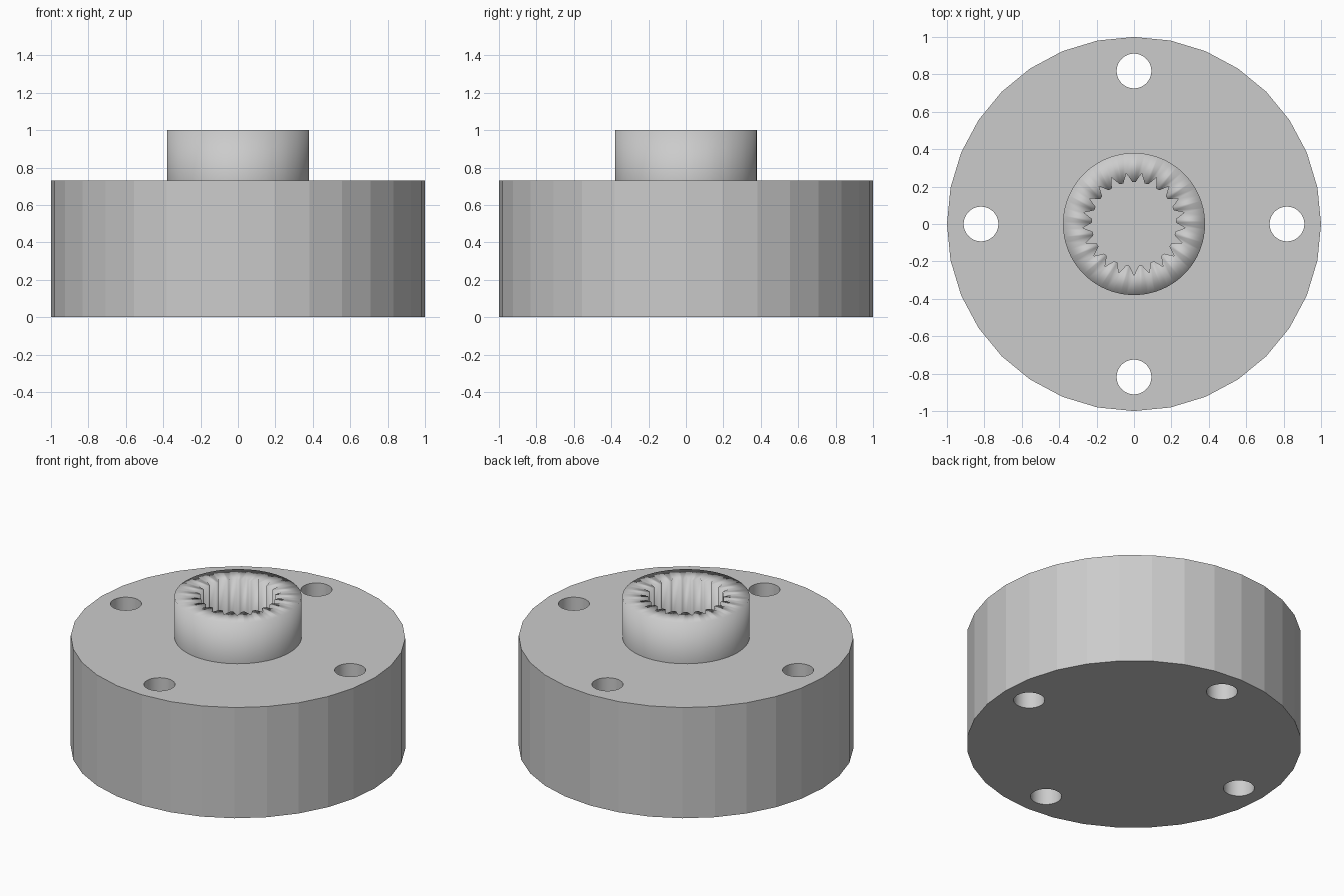
import bpy, bmesh, math

if "Cube" in bpy.data.objects:
    bpy.data.objects.remove(bpy.data.objects["Cube"])

R_DISC, H_DISC, TOP = 1.0, 0.73, 1.0
R_RING, R_VALLEY, R_TIP = 0.38, 0.275, 0.225
TEETH = 21

grey = bpy.data.materials.new("plain grey")
grey.diffuse_color = (0.6, 0.6, 0.6, 1)
grey.use_nodes = True
grey.node_tree.nodes["Principled BSDF"].inputs["Base Color"].default_value = grey.diffuse_color


def add_object(name, bm):
    bmesh.ops.recalc_face_normals(bm, faces=bm.faces)
    me = bpy.data.meshes.new(name)
    bm.to_mesh(me)
    bm.free()
    ob = bpy.data.objects.new(name, me)
    me.materials.append(grey)
    bpy.context.collection.objects.link(ob)
    return ob


def add_cylinder(bm, x, y, r, z0, z1, sides):
    """Upright capped cylinder with a vertex on each axis."""
    rings = [[bm.verts.new((x + r * math.cos(2 * math.pi * i / sides),
                            y + r * math.sin(2 * math.pi * i / sides), z))
              for i in range(sides)] for z in (z0, z1)]
    walls = []
    for i in range(sides):
        j = (i + 1) % sides
        walls.append(bm.faces.new((rings[0][i], rings[0][j], rings[1][j], rings[1][i])))
    bm.faces.new(rings[0][::-1])
    bm.faces.new(rings[1])
    return walls


# Faceted base disc
bm = bmesh.new()
add_cylinder(bm, 0, 0, R_DISC, 0, H_DISC, 32)
disc = add_object("base_disc", bm)

# Four through holes with smooth walls
bm = bmesh.new()
for k in range(4):
    a = k * math.pi / 2
    for f in add_cylinder(bm, 0.818 * math.cos(a), 0.818 * math.sin(a), 0.093, -0.1, H_DISC + 0.1, 32):
        f.smooth = True
cutter = add_object("hole_cutter", bm)
cutter.hide_render = True
cutter.hide_viewport = True
cut = disc.modifiers.new("screw_holes", 'BOOLEAN')
cut.object = cutter
cut.operation = 'DIFFERENCE'
cut.solver = 'EXACT'

# Splined collar: round outside, toothed bore
bm = bmesh.new()
loops = [[], [], [], []]  # outer bottom, outer top, bore top, bore bottom
steps = [(0.0, R_VALLEY), (0.36, R_TIP), (0.64, R_TIP)]
for t in range(TEETH):
    for frac, r_in in steps:
        a = -math.pi / 2 + 2 * math.pi * (t + frac) / TEETH
        c, s = math.cos(a), math.sin(a)
        for loop, r, z in zip(loops, (R_RING, R_RING, r_in, r_in), (H_DISC, TOP, TOP, H_DISC)):
            loop.append(bm.verts.new((r * c, r * s, z)))
n = len(loops[0])
for lo, hi in zip(loops, loops[1:]):
    for i in range(n):
        j = (i + 1) % n
        bm.faces.new((lo[i], lo[j], hi[j], hi[i])).smooth = True
add_object("splined_collar", bm)
